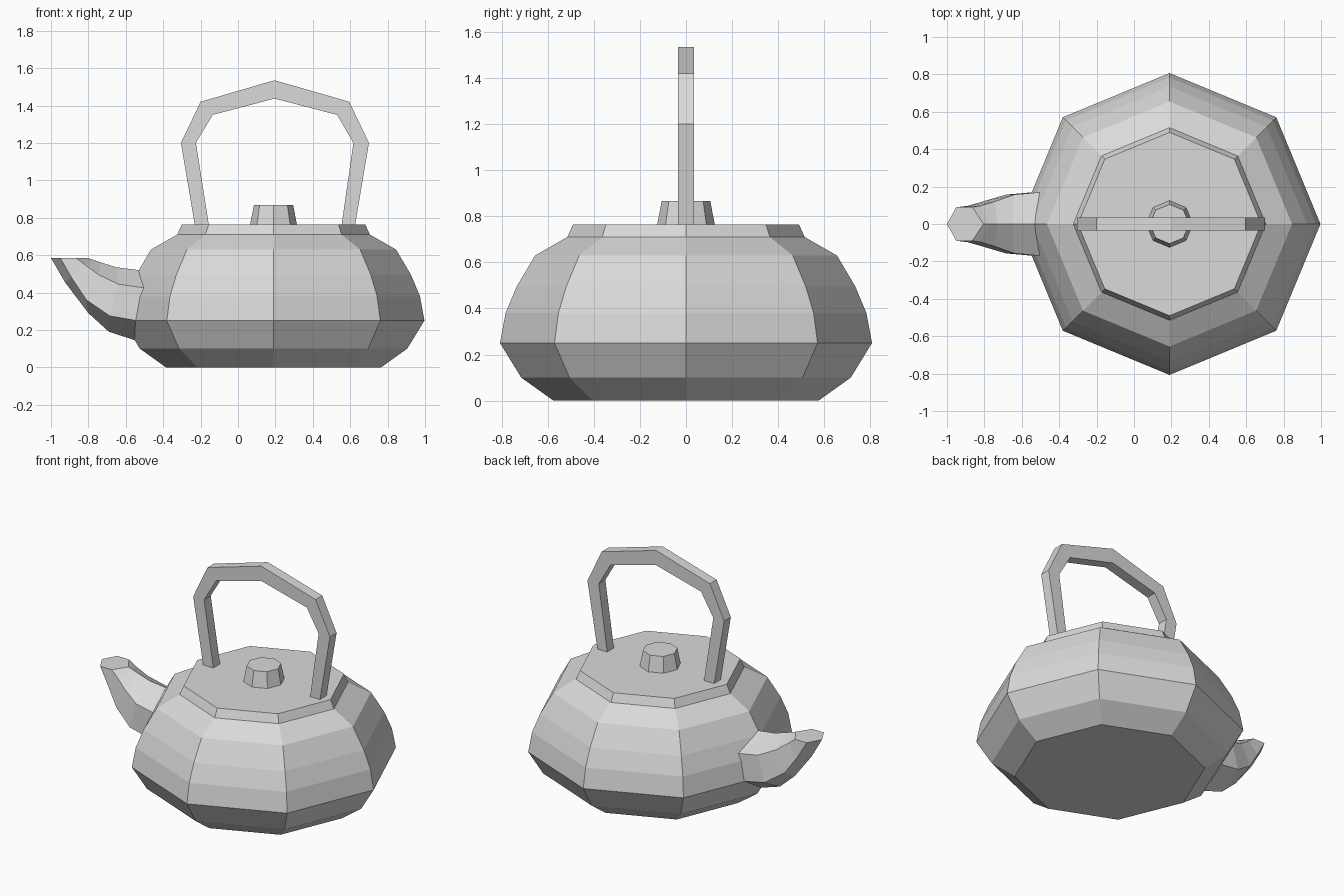
import bpy
import bmesh
from math import cos, sin, tau

if "Cube" in bpy.data.objects:
    bpy.data.objects.remove(bpy.data.objects["Cube"], do_unlink=True)

grey = bpy.data.materials.new("plain_grey")
grey.use_nodes = True
grey.diffuse_color = (0.7, 0.7, 0.7, 1)
grey.node_tree.nodes["Principled BSDF"].inputs["Base Color"].default_value = grey.diffuse_color

CENTRE = 0.19  # x of the pot's axis
TOP = 0.765    # height of the pot's flat top


def loft(name, rings):
    """Skin a row of equal-sized rings with flat faces and cap both ends."""
    bm = bmesh.new()
    loops = [[bm.verts.new(p) for p in ring] for ring in rings]
    n = len(loops[0])
    for a, b in zip(loops, loops[1:]):
        for i in range(n):
            j = (i + 1) % n
            bm.faces.new((a[i], a[j], b[j], b[i]))
    bm.faces.new(loops[0][::-1])
    bm.faces.new(loops[-1])
    bmesh.ops.recalc_face_normals(bm, faces=bm.faces)
    mesh = bpy.data.meshes.new(name)
    bm.to_mesh(mesh)
    bm.free()
    mesh.materials.append(grey)
    obj = bpy.data.objects.new(name, mesh)
    bpy.context.collection.objects.link(obj)
    return obj


def octagon(r, z):
    return [(CENTRE + r * cos(tau * i / 8), r * sin(tau * i / 8), z) for i in range(8)]


# Eight-sided pot and lid knob, from (radius, height) profiles
pot = [(0.575, 0), (0.715, 0.1), (0.807, 0.25), (0.783, 0.38),
       (0.735, 0.495), (0.655, 0.63), (0.515, 0.71), (0.49, TOP)]
loft("pot_body", [octagon(r, z) for r, z in pot])
loft("lid_knob", [octagon(r, z) for r, z in [(0.127, TOP - 0.01), (0.105, 0.867)]])

# Arched handle: matching outer and inner outlines, square in section
outer = [(-0.23, TOP - 0.01), (-0.305, 1.2), (-0.2, 1.42), (0.195, 1.535),
         (0.595, 1.42), (0.7, 1.2), (0.625, TOP - 0.01)]
inner = [(-0.155, TOP - 0.01), (-0.225, 1.2), (-0.135, 1.35), (0.195, 1.437),
         (0.53, 1.35), (0.617, 1.2), (0.553, TOP - 0.01)]
W = 0.035
loft("handle", [[(a, -W, b), (a, W, b), (c, W, d), (c, -W, d)]
                for (a, b), (c, d) in zip(outer, inner)])

# Six-sided spout: top, upper side, lower side and bottom (x, z), then half width
sections = [
    ((-0.53, 0.52), (-0.5, 0.425), (-0.54, 0.25), (-0.55, 0.145), 0.17),
    ((-0.65, 0.535), (-0.64, 0.445), (-0.685, 0.275), (-0.69, 0.19), 0.157),
    ((-0.73, 0.56), (-0.745, 0.495), (-0.81, 0.36), (-0.8, 0.29), 0.12),
    ((-0.775, 0.575), (-0.82, 0.55), (-0.89, 0.48), (-0.925, 0.455), 0.097),
    ((-0.805, 0.585), (-0.865, 0.585), (-0.95, 0.585), (-1, 0.585), 0.09)]
loft("spout", [[(t[0], 0, t[1]), (u[0], w, u[1]), (l[0], w, l[1]),
                (b[0], 0, b[1]), (l[0], -w, l[1]), (u[0], -w, u[1])]
               for t, u, l, b, w in sections])
